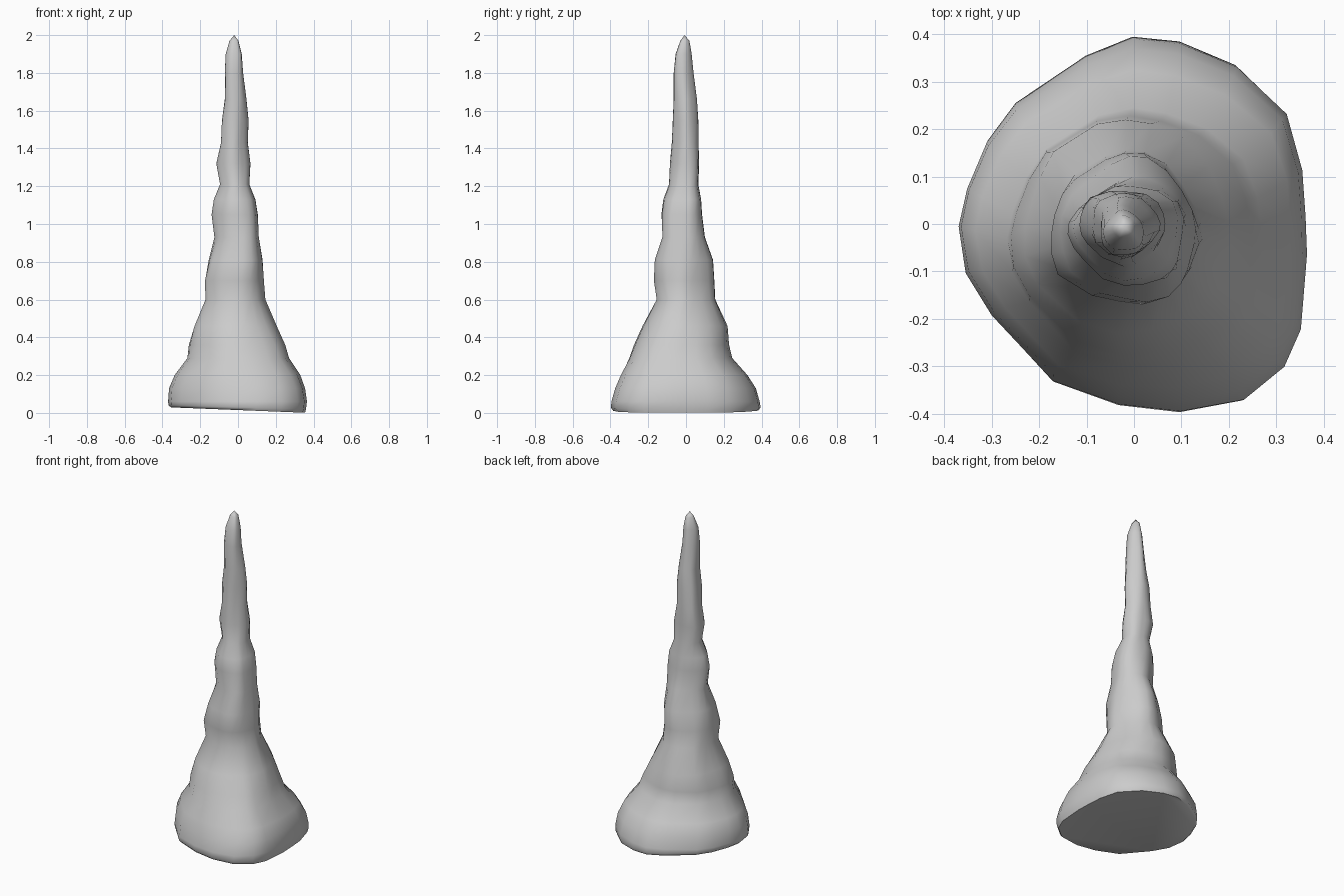
import bpy, bmesh, math

if "Cube" in bpy.data.objects:
    bpy.data.objects.remove(bpy.data.objects["Cube"])

# Profile rings: height, left, right, front, back extents
RINGS = [
    (0.06, -.37, .365, -.395, .39), (0.13, -.365, .355, -.375, .37),
    (0.20, -.335, .33, -.345, .325), (0.29, -.268, .27, -.30, .245),
    (0.36, -.26, .25, -.275, .228), (0.46, -.23, .205, -.23, .22),
    (0.60, -.172, .145, -.155, .155), (0.70, -.175, .137, -.17, .15),
    (0.81, -.155, .13, -.165, .143), (0.93, -.125, .11, -.125, .10),
    (1.05, -.14, .105, -.13, .085), (1.13, -.128, .092, -.12, .08),
    (1.21, -.095, .06, -.09, .065), (1.32, -.115, .066, -.085, .07),
    (1.43, -.09, .052, -.075, .066), (1.55, -.085, .056, -.07, .065),
    (1.66, -.07, .045, -.065, .058), (1.80, -.07, .027, -.065, .04),
    (1.90, -.065, .02, -.055, .03), (1.97, -.045, .002, -.03, .018),
]
# Irregular footprint of the base, counter-clockwise from +x
FOOT = [(.365, .02), (.358, .12), (.325, .24), (.22, .34), (.10, .39), (0, .40),
        (-.10, .36), (-.25, .26), (-.31, .18), (-.352, .08), (-.37, 0), (-.355, -.10),
        (-.30, -.19), (-.17, -.33), (-.03, -.38), (.10, -.395), (.235, -.37),
        (.32, -.30), (.355, -.22), (.368, -.06)]


def section(z, weight):
    """Unit outline: footprint low down, wobbly circle higher up."""
    pts = []
    for fx, fy in FOOT:
        a = math.atan2(fy, fx)
        r = 1 + 0.05 * math.sin(3 * a + 5 * z) + 0.03 * math.sin(5 * a - 7 * z)
        pts.append((weight * fx / .37 + (1 - weight) * r * math.cos(a),
                    weight * fy / .40 + (1 - weight) * r * math.sin(a)))
    return pts


def fit(v, values, lo, hi):
    a, b = min(values), max(values)
    return lo + (v - a) / (b - a) * (hi - lo)


bm = bmesh.new()


def add_ring(z, x0, x1, y0, y1, tilt=0.0):
    pts = section(z, max(0.0, min(1.0, 1 - (z - 0.1) / 0.6)))
    xs, ys = zip(*pts)
    ring = []
    for x, y in pts:
        px, py = fit(x, xs, x0, x1), fit(y, ys, y0, y1)
        ring.append(bm.verts.new((px, py, z - tilt * px)))
    return ring


# Underside, walls and rounded tip
loops = [add_ring(0.015, -.355, .355, -.385, .385, 0.04),
         add_ring(0.03, -.368, .36, -.397, .395, 0.03)]
loops += [add_ring(*r) for r in RINGS]
n = len(FOOT)
for lower, upper in zip(loops, loops[1:]):
    for i in range(n):
        j = (i + 1) % n
        bm.faces.new((lower[i], lower[j], upper[j], upper[i]))
bm.faces.new(list(reversed(loops[0])))
tip = bm.verts.new((-.02, -.008, 2.0))
for i in range(n):
    bm.faces.new((loops[-1][i], loops[-1][(i + 1) % n], tip))
bmesh.ops.recalc_face_normals(bm, faces=bm.faces)

mesh = bpy.data.meshes.new("stalagmite")
bm.to_mesh(mesh)
bm.free()
obj = bpy.data.objects.new("stalagmite", mesh)
bpy.context.collection.objects.link(obj)
bpy.context.view_layer.objects.active = obj
obj.select_set(True)
bpy.ops.object.shade_smooth_by_angle(angle=math.radians(50))
